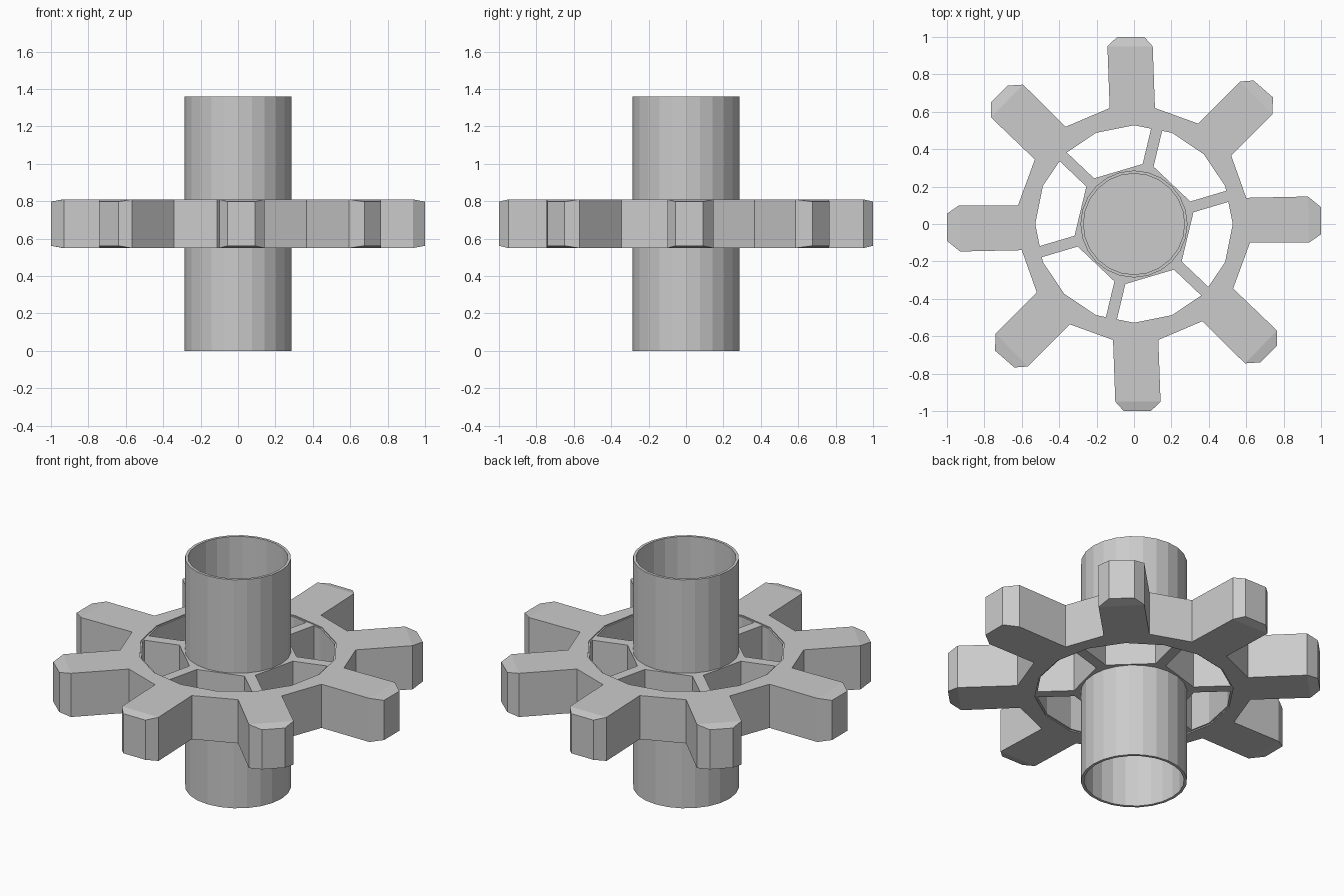
import bpy, bmesh, math
from mathutils import Matrix

if "Cube" in bpy.data.objects:
    bpy.data.objects.remove(bpy.data.objects["Cube"])

grey = bpy.data.materials.new("plain_grey")
grey.diffuse_color = (0.6, 0.6, 0.6, 1)
grey.use_nodes = True
grey.node_tree.nodes["Principled BSDF"].inputs["Base Color"].default_value = grey.diffuse_color

GEAR_Z = (0.55, 0.81)      # toothed body
WEB_Z = (0.557, 0.804)     # slightly recessed hub, spokes and rim


def finish(bm, name):
    bmesh.ops.recalc_face_normals(bm, faces=bm.faces)
    mesh = bpy.data.meshes.new(name)
    bm.to_mesh(mesh)
    bm.free()
    mesh.materials.append(grey)
    obj = bpy.data.objects.new(name, mesh)
    bpy.context.collection.objects.link(obj)
    return obj


def circle(radius, sides, start=0.0):
    return [(radius * math.cos(start + math.tau * i / sides),
             radius * math.sin(start + math.tau * i / sides)) for i in range(sides)]


def loop_pairs(items):
    return list(zip(items, items[1:] + items[:1]))


def pipe(name, outer, inner, sides, z0, z1):
    """Hollow straight-walled ring."""
    bm = bmesh.new()
    rings = [[bm.verts.new((x, y, z)) for x, y in circle(r, sides)]
             for r, z in ((outer, z0), (outer, z1), (inner, z1), (inner, z0))]
    for a, b in loop_pairs(rings):
        for (p, q), (s, t) in zip(loop_pairs(a), loop_pairs(b)):
            bm.faces.new((p, q, t, s))
    return finish(bm, name)


def prism(name, points, z0, z1):
    """Solid extruded polygon."""
    bm = bmesh.new()
    low, high = ([bm.verts.new((x, y, z)) for x, y in points] for z in (z0, z1))
    bm.faces.new(low)
    bm.faces.new(high)
    for (p, q), (s, t) in zip(loop_pairs(low), loop_pairs(high)):
        bm.faces.new((p, q, t, s))
    return finish(bm, name)


# Four teeth, six points each: root, shoulder, tip, tip, shoulder, root
half = [
    (.62, -.10), (.935, -.10), (1, -.055), (1, .09), (.93, .147), (.60, .14),
    (.52, .365), (.74, .585), (.743, .677), (.64, .767), (.567, .762), (.342, .537),
    (.112, .62), (.10, .95), (.055, 1), (-.09, 1), (-.142, .95), (-.13, .62),
    (-.365, .52), (-.593, .745), (-.675, .74), (-.765, .65), (-.765, .57), (-.53, .345),
]
outline = half + [(-x, -y) for x, y in half]

# Toothed body with a 16-sided opening and chamfered tooth tips
bm = bmesh.new()
layers = []
for z, drop in zip(GEAR_Z, (0.012, -0.012)):
    rim = [bm.verts.new((x, y, z + (drop if i % 6 in (2, 3) else 0)))
           for i, (x, y) in enumerate(outline)]
    hole = [bm.verts.new((x, y, z)) for x, y in circle(0.537, 16)]
    core = [v for i, v in enumerate(rim) if i % 6 not in (2, 3)]
    edges = [bm.edges.new(pair) for pair in loop_pairs(core) + loop_pairs(hole)]
    bmesh.ops.triangle_fill(bm, edges=edges, use_beauty=True)
    for i in range(0, len(rim), 6):
        bm.faces.new(rim[i + 1:i + 5])
    layers.append((rim, hole))
for low, high in zip(*layers):
    for (p, q), (s, t) in zip(loop_pairs(low), loop_pairs(high)):
        bm.faces.new((p, q, t, s))
finish(bm, "toothed_body")

# Inner rim, six-sided hub and six spokes
first = math.radians(16.5)
pipe("inner_rim", 0.545, 0.528, 16, *WEB_Z)
prism("hub", circle(0.34, 6, first), *WEB_Z)
for i in range(6):
    spoke = prism(f"spoke_{i + 1}",
                  [(0.29, -0.03), (0.528, -0.03), (0.528, 0.03), (0.29, 0.03)], *WEB_Z)
    spoke.data.transform(Matrix.Rotation(first + i * math.tau / 6, 4, 'Z'))

# Open-ended shaft tube, closed off inside by the hub
pipe("shaft_tube", 0.286, 0.27, 24, 0.0, 1.36)
